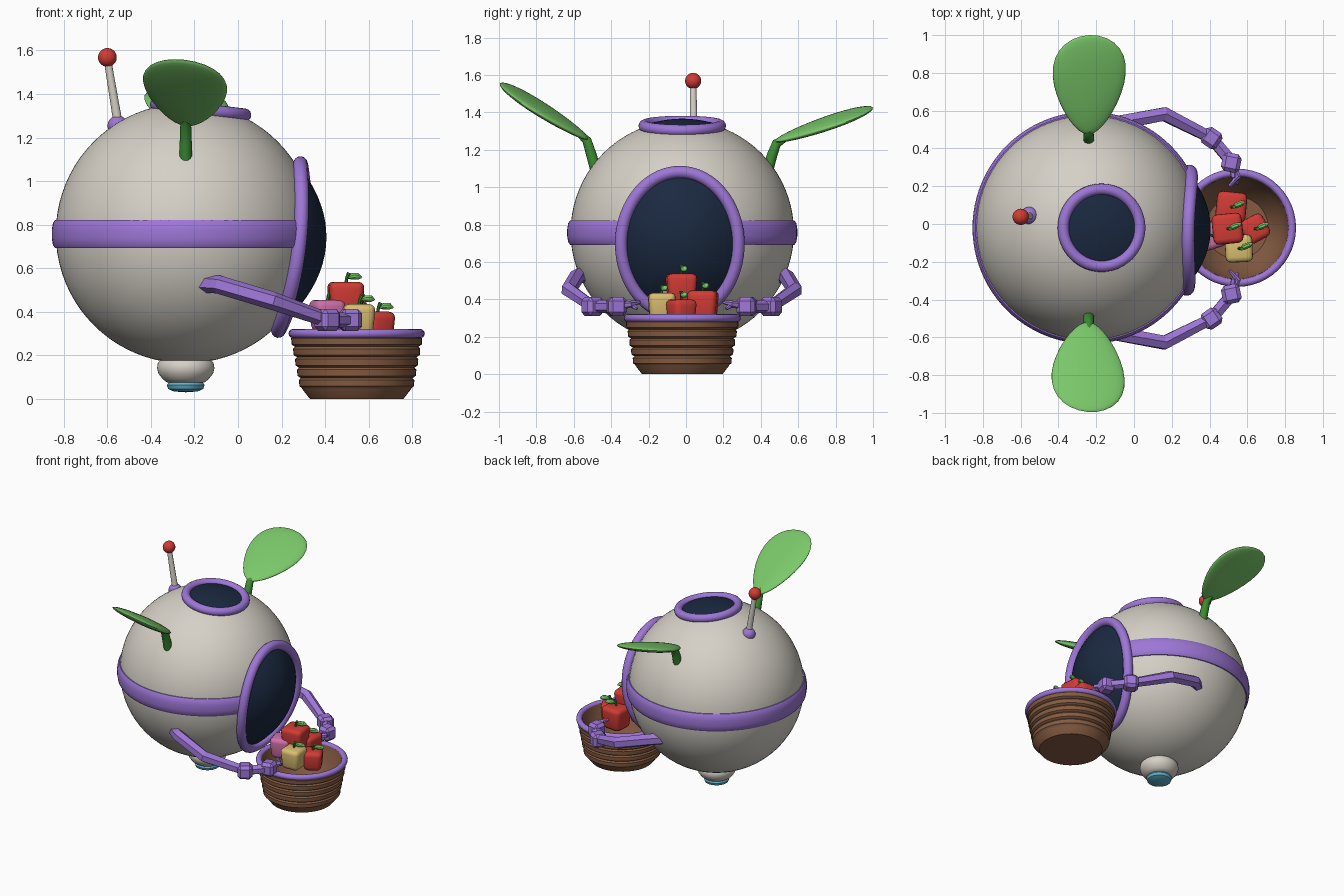
import bpy, bmesh
from math import sin, cos, pi, sqrt
from mathutils import Vector, Matrix

cube = bpy.data.objects.get("Cube")
if cube:
    bpy.data.objects.remove(cube)


def material(name, r, g, b):
    m = bpy.data.materials.new(name)
    m.use_nodes = True
    col = [(c / 255) ** 2.2 for c in (r, g, b)] + [1]
    m.diffuse_color = col
    m.node_tree.nodes["Principled BSDF"].inputs["Base Color"].default_value = col
    return m


SHELL = material("warm grey", 212, 207, 197)
PURPLE = material("purple", 156, 118, 214)
NAVY = material("dark navy", 32, 45, 66)
RED = material("red", 208, 62, 56)
LEAF = material("light green", 122, 200, 106)
STEM = material("dark green", 62, 140, 54)
BROWN = material("basket brown", 132, 92, 68)
YELLOW = material("pale yellow", 216, 188, 112)
PINK = material("pink", 206, 112, 168)
CYAN = material("cyan", 98, 178, 204)

C = Vector((-0.24, -0.02, 0.76))   # body centre
R = 0.597                          # body radius


def finish(bm, name, mat, smooth=40):
    bmesh.ops.remove_doubles(bm, verts=bm.verts, dist=1e-5)
    bmesh.ops.recalc_face_normals(bm, faces=bm.faces)
    me = bpy.data.meshes.new(name)
    bm.to_mesh(me)
    bm.free()
    me.materials.append(mat)
    ob = bpy.data.objects.new(name, me)
    bpy.context.collection.objects.link(ob)
    if smooth:
        bpy.ops.object.select_all(action='DESELECT')
        ob.select_set(True)
        bpy.context.view_layer.objects.active = ob
        bpy.ops.object.shade_smooth_by_angle(angle=smooth * pi / 180)
    return ob


def skin(bm, rows, closed):
    """Bridge rows of points; each row is a loop."""
    vs = [[bm.verts.new(p) for p in row] for row in rows]
    n = len(vs[0])
    for i in range(len(vs) if closed else len(vs) - 1):
        a, b = vs[i], vs[(i + 1) % len(vs)]
        for j in range(n):
            bm.faces.new((a[j], a[(j + 1) % n], b[(j + 1) % n], b[j]))
    if not closed:
        bm.faces.new(vs[0])
        bm.faces.new(vs[-1])


def lathe(name, profile, mat, centre=(0, 0, 0), start=0.0, end=2 * pi, seg=64, place=None):
    """Turn a closed (radius, height) outline around z."""
    full = end - start > 6.28
    rows = []
    for i in range(seg if full else seg + 1):
        a = start + (end - start) * i / seg
        pts = [Vector((r * cos(a), r * sin(a), z)) for r, z in profile]
        rows.append([place(p) if place else p + Vector(centre) for p in pts])
    bm = bmesh.new()
    skin(bm, rows, full)
    return finish(bm, name, mat)


def tube(name, pts, radii, mat, sides=12, closed=False, ref=None, smooth=40):
    """Sweep a polygon along a path."""
    pts = [Vector(p) for p in pts]
    n, rows = len(pts), []
    for i, p in enumerate(pts):
        a = pts[i - 1] if closed or i else p
        b = pts[(i + 1) % n] if closed or i < n - 1 else p
        up = ref(p) if ref else Vector((0.1, 0.05, 1))
        t = (b - a).normalized()
        u = t.cross(up).normalized()
        v = u.cross(t)
        r = radii if isinstance(radii, float) else radii[i]
        rows.append([p + r * (u * cos(k) + v * sin(k))
                     for k in [2 * pi * (j + .5) / sides for j in range(sides)]])
    bm = bmesh.new()
    skin(bm, rows, closed)
    return finish(bm, name, mat, smooth)


def ball(name, centre, radius, mat):
    bm = bmesh.new()
    bmesh.ops.create_uvsphere(bm, u_segments=32, v_segments=20, radius=radius,
                              matrix=Matrix.Translation(centre))
    return finish(bm, name, mat)


def block(name, centre, size, mat, bevel, segs, taper=1.0, turn=0.0, smooth=0):
    bm = bmesh.new()
    bmesh.ops.create_cube(bm, size=size)
    for v in bm.verts:
        if v.co.z < 0:
            v.co.x *= taper
            v.co.y *= taper
    bmesh.ops.bevel(bm, geom=bm.edges[:], offset=bevel, segments=segs, profile=0.5,
                    affect='EDGES')
    bm.transform(Matrix.Translation(centre) @ Matrix.Rotation(turn, 4, 'Z'))
    return finish(bm, name, mat, smooth)


# Body shell and belt (open where the window sits)
bm = bmesh.new()
bmesh.ops.create_uvsphere(bm, u_segments=72, v_segments=40, radius=R,
                          matrix=Matrix.Translation(C))
finish(bm, "body_shell", SHELL)
lathe("belt", [(.57, -.065), (.6, -.065), (.61, -.05), (.615, -.02), (.615, .02),
               (.61, .05), (.6, .065), (.57, .065)], PURPLE,
      (C.x, C.y, .757), start=.52, end=2 * pi - .52, seg=80)


# Oval side window that follows the body
def on_body(y, z, r):
    dy, dz = y - C.y, z - C.z
    return Vector((C.x + sqrt(r * r - dy * dy - dz * dz), y, z))


WY, WZ, WA, WB = -.033, .697, .314, .384
tube("window_ring", [on_body(WY + WA * cos(a), WZ + WB * sin(a), .617)
                     for a in [2 * pi * i / 72 for i in range(72)]],
     .033, PURPLE, 14, True, lambda p: p - C)
dome = [(i / 10, .045 * (1 - (i / 10) ** 2)) for i in range(11)]
lathe("window_glass", dome + [(1, -.03), (0, -.03)], NAVY,
      place=lambda p: on_body(WY + WA * p.x, WZ + WB * p.y, .602) + Vector((p.z, 0, 0)))

# Top hatch, leaning slightly to the window side
tilt = Matrix.Translation(C) @ Matrix.Rotation(.12, 4, 'Y')
hatch = [(.205 * i / 6, sqrt(.606 ** 2 - (.205 * i / 6) ** 2)) for i in range(7)]
lathe("hatch_glass", hatch + [(.205, .53), (0, .53)], NAVY, place=lambda p: tilt @ p)
tube("hatch_ring", [tilt @ Vector((.204 * cos(a), .204 * sin(a), .572))
                    for a in [2 * pi * i / 64 for i in range(64)]],
     .03, PURPLE, 14, True, lambda p: p - C)

# Antenna
ball("antenna_base", (-.553, .045, 1.255), .046, PURPLE)
tube("antenna_rod", [(-.55, .042, 1.26), (-.6, .038, 1.56)], [.021, .017], SHELL, 16)
ball("antenna_tip", (-.6, .038, 1.568), .043, RED)

# Nozzle underneath
lathe("nozzle_collar", [(0, .19), (.11, .185), (.128, .165), (.132, .14), (.125, .115),
                        (.105, .09), (.085, .075), (0, .07)], SHELL, (C.x, C.y, 0))
lathe("nozzle_lens", [(0, .085), (.075, .08), (.087, .063), (.08, .045), (.055, .034),
                      (0, .03)], CYAN, (C.x, C.y, 0))


# Two leaves on bent stems
def leaf(name, base, tip, roll):
    base, tip = Vector(base), Vector(tip)
    d = (tip - base).normalized()
    side = Vector((cos(roll), 0, -sin(roll)))
    side = (side - d * side.dot(d)).normalized()
    up = side.cross(d)
    half = (tip - base).length / 2
    bm = bmesh.new()
    bmesh.ops.create_uvsphere(bm, u_segments=32, v_segments=20, radius=1)
    for v in bm.verts:
        x, t, h = v.co
        v.co = ((base + tip) / 2 + d * t * half + side * x * .187 * (1 + .32 * t)
                + up * h * .03)
    finish(name=name, bm=bm, mat=LEAF, smooth=60)


along_x = lambda p: Vector((1, 0, 0))
leaf("front_leaf", (-.24, -.52, 1.255), (-.245, -.995, 1.555), .17)
tube("front_leaf_stem", [(-.24, -.48, 1.08), (-.24, -.505, 1.17), (-.24, -.53, 1.25),
                         (-.24, -.58, 1.295)], [.03, .029, .026, .016], STEM, 12, ref=along_x)
leaf("back_leaf", (-.24, .475, 1.245), (-.235, 1.0, 1.425), .14)
tube("back_leaf_stem", [(-.24, .435, 1.08), (-.24, .46, 1.17), (-.24, .485, 1.235),
                        (-.24, .54, 1.265)], [.03, .029, .026, .016], STEM, 12, ref=along_x)

# Jointed arms, mirrored front to back
for s, label in ((1, "back"), (-1, "front")):
    m = lambda x, y, z: Vector((x, -.023 + s * (y + .023), z))
    tube(label + "_arm", [m(-.16, .48, .53), m(-.09, .535, .525), m(.16, .582, .45),
                          m(.41, .455, .362)], [.042, .042, .042, .034],
         PURPLE, 6, smooth=0)
    tube(label + "_wrist", [m(.41, .455, .362), m(.52, .325, .362)], .035, PURPLE, 6, smooth=0)
    block(label + "_elbow_joint", m(.41, .455, .362), .1, PURPLE, .02, 1, turn=-.6 * s)
    block(label + "_hand", m(.515, .325, .362), .1, PURPLE, .02, 1, turn=-.2 * s)
    for k, tip in enumerate((m(.505, .2, .385), m(.55, .215, .35))):
        tube(f"{label}_finger_{k + 1}", [m(.525, .3, .365), m(.55 - .02 * k, .25, .375), tip],
             [.022, .018, .009], PURPLE, 6, smooth=0)

# Basket with overlapping woven tiers
BX, BY = .545, -.02
wall = [(0, 0), (.215, 0), (.25, .045)]
for i in range(5):
    z, r = .05 + i * .048, .25 + i * .009
    wall += [(r + .002, z), (r + .013, z + .008), (r + .015, z + .036), (r + .006, z + .046)]
wall += [(.297, .3), (.272, .305), (.235, .15), (.165, .06), (0, .055)]
lathe("basket", wall, BROWN, (BX, BY, 0), seg=48)
lathe("basket_rim", [(.292 + .021 * cos(a), .3 + .021 * sin(a))
                     for a in [2 * pi * i / 12 for i in range(12)]], PURPLE, (BX, BY, 0), seg=48)

# Blocky fruit with stalk and leaflet
fruit = (("red_fruit_top", .495, -.025, .455, .165, RED, .1),
         ("red_fruit_back", .515, .09, .365, .165, RED, -.1),
         ("red_fruit_side", .64, -.025, .33, .14, RED, .5),
         ("yellow_fruit", .555, -.13, .36, .15, YELLOW, .05),
         ("pink_fruit", .41, -.06, .38, .15, PINK, .3))
for name, x, y, z, size, mat, turn in fruit:
    block(name, (x, y, z), size, mat, .03, 3, .84, turn, 35)
    top = z + size / 2
    tube(name + "_stalk", [(x, y, top - .01), (x + .005, y, top + .02), (x + .015, y, top + .042)],
         [.008, .008, .01], STEM, 8, ref=along_x)
    tube(name + "_leaflet", [(x + .01, y, top + .02), (x + .03, y + .01, top + .025),
                             (x + .055, y + .02, top + .025), (x + .072, y + .028, top + .02)],
         [.006, .016, .016, .004], LEAF, 8)
